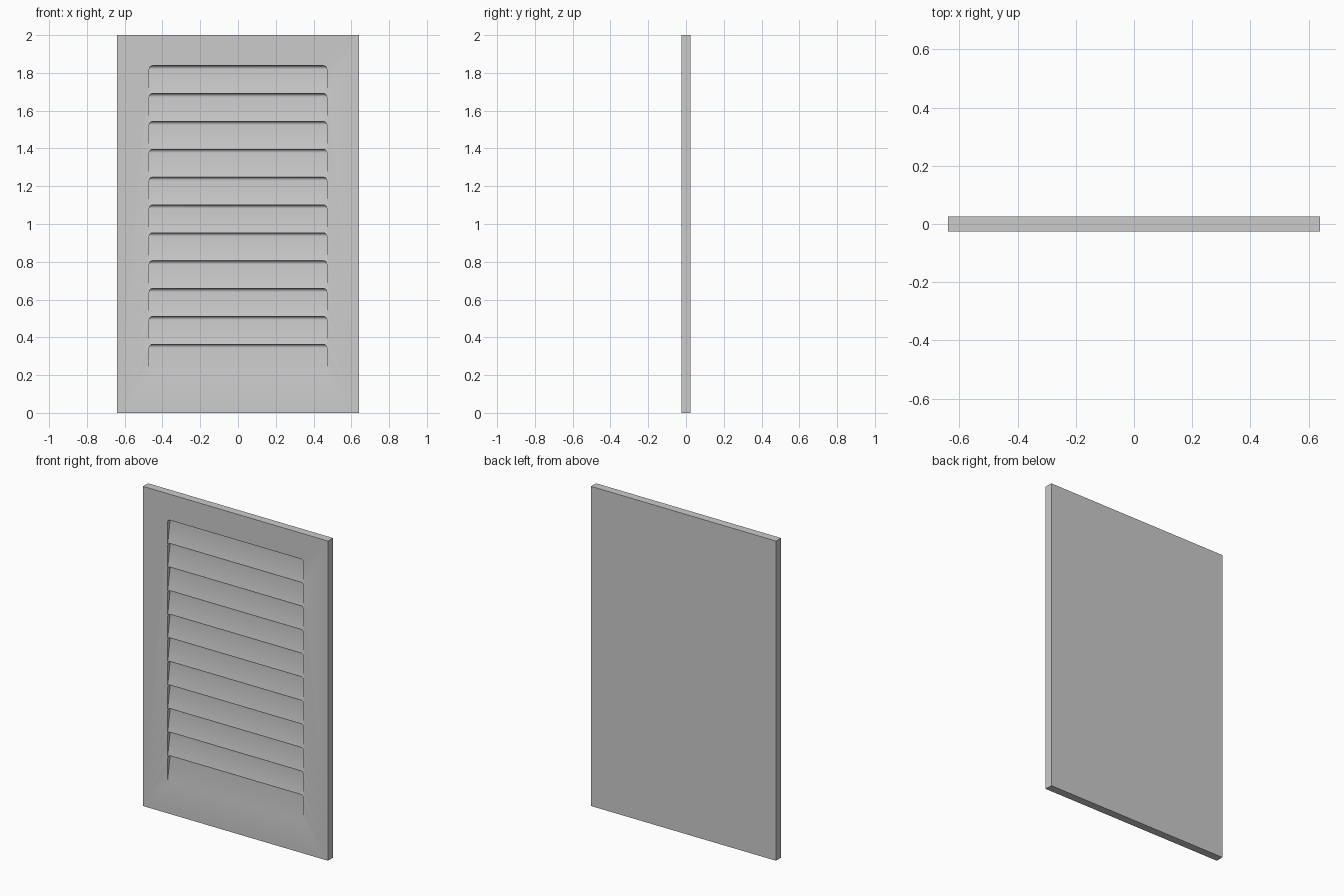
import bpy, bmesh, math

if "Cube" in bpy.data.objects:
    bpy.data.objects.remove(bpy.data.objects["Cube"])

WIDTH, THICK, HEIGHT = 1.28, 0.05, 2.0
HALF, TOP, PITCH, COUNT = 0.47, 1.838, 0.1475, 11
SLOT_H, DEPTH, R = 0.163, 0.025, 0.018
FRONT = -THICK / 2


def mesh_object(name, bm):
    bmesh.ops.recalc_face_normals(bm, faces=bm.faces)
    me = bpy.data.meshes.new(name)
    bm.to_mesh(me)
    bm.free()
    ob = bpy.data.objects.new(name, me)
    bpy.context.collection.objects.link(ob)
    return ob


# Slot cutter: stacked rectangles, sloping back upward with a rounded top
def slot_cutter(zt):
    sections = [(zt - SLOT_H, HALF, FRONT)]
    for i in range(7):
        t = math.radians(15 * i)
        sections.append((zt - R + R * math.sin(t),
                         HALF - R + R * math.cos(t),
                         FRONT + DEPTH - R + R * math.cos(t)))
    bm = bmesh.new()
    rings = []
    for z, w, y in sections:
        rings.append([bm.verts.new(p) for p in
                      ((-w, -0.06, z), (w, -0.06, z), (w, y, z), (-w, y, z))])
    for a, b in zip(rings, rings[1:]):
        for k in range(4):
            n = (k + 1) % 4
            bm.faces.new((a[k], a[n], b[n], b[k]))
    bm.faces.new(rings[0])
    bm.faces.new(rings[-1])
    ob = mesh_object("slot_cutter", bm)
    ob.hide_render = True
    return ob


# Solid panel
bm = bmesh.new()
bmesh.ops.create_cube(bm, size=1)
for v in bm.verts:
    v.co = (v.co.x * WIDTH, v.co.y * THICK, (v.co.z + 0.5) * HEIGHT)
panel = mesh_object("louvered_panel", bm)
bpy.context.view_layer.objects.active = panel
panel.select_set(True)

# Carve the louvers
for i in range(COUNT):
    cutter = slot_cutter(TOP - i * PITCH)
    mod = panel.modifiers.new("slot", 'BOOLEAN')
    mod.operation = 'DIFFERENCE'
    mod.solver = 'EXACT'
    mod.object = cutter
    bpy.ops.object.modifier_apply(modifier=mod.name)
    bpy.data.objects.remove(cutter)

bpy.ops.object.shade_smooth_by_angle(angle=math.radians(30))
